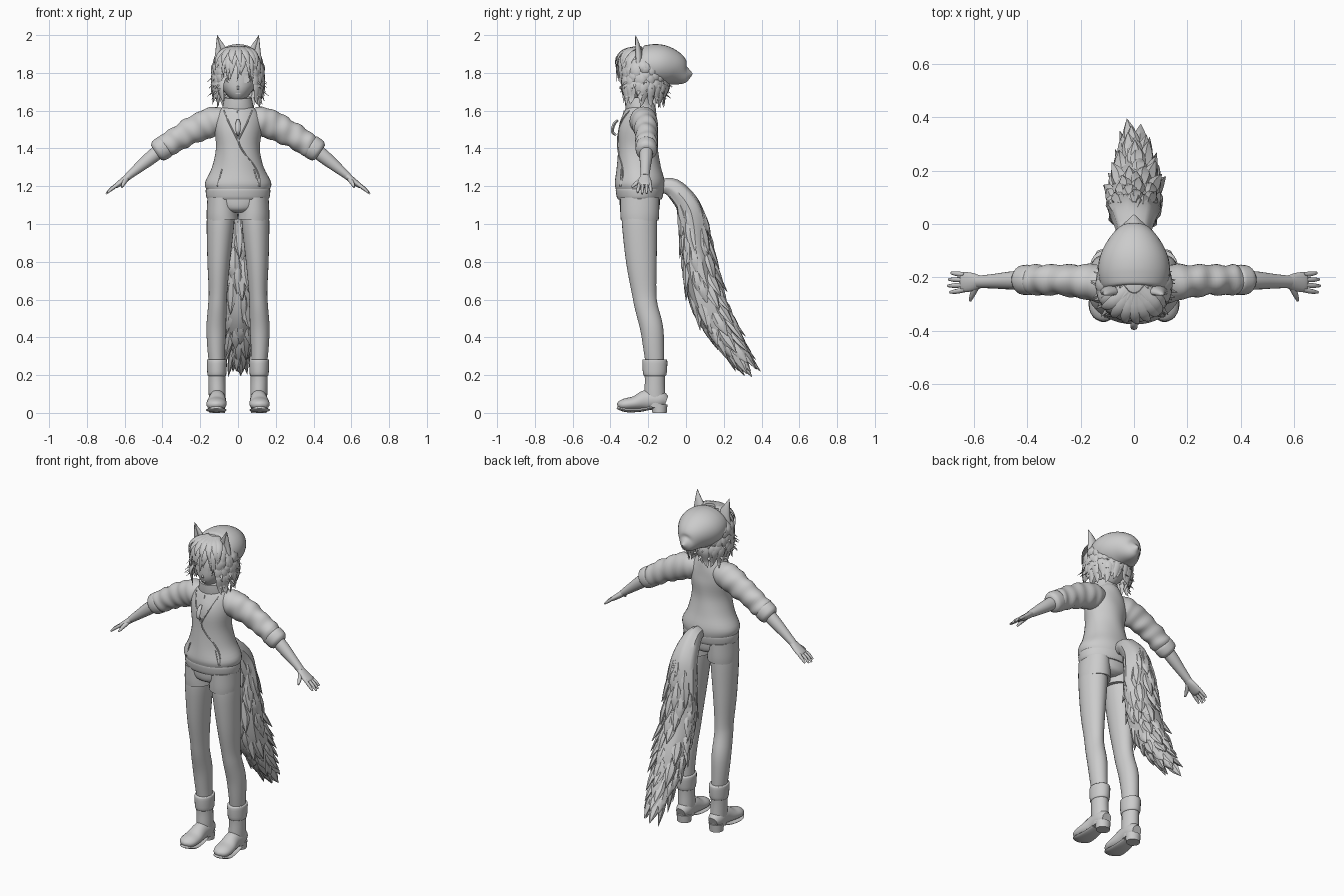
import bpy, bmesh, math, random
from mathutils import Vector, Matrix
from mathutils.bvhtree import BVHTree

random.seed(4)
default_cube = bpy.data.objects.get("Cube")
if default_cube:
    bpy.data.objects.remove(default_cube)

grey = bpy.data.materials.new("plain grey")
grey.use_nodes = True
grey.diffuse_color = (0.6, 0.6, 0.6, 1)
grey.node_tree.nodes["Principled BSDF"].inputs["Base Color"].default_value = (0.6, 0.6, 0.6, 1)

X_AXIS, Y_AXIS = Vector((1, 0, 0)), Vector((0, 1, 0))


def catmull(points, steps):
    """Resample control rings (x, y, z, width, depth) along a smooth spline."""
    points = [Vector(p) for p in points]
    result = []
    for i in range(len(points) - 1):
        a, b, c, d = (points[max(0, min(len(points) - 1, i + k))] for k in (-1, 0, 1, 2))
        for s in range(steps):
            t = s / steps
            result.append(b + (c - a) * t / 2 + (a * 2 - b * 5 + c * 4 - d) * t**2 / 2
                          + (b * 3 - a - c * 3 + d) * t**3 / 2)
    return result + [points[-1]]


def loft(bm, points, side=X_AXIS, sides=20, steps=4, ripple=None, caps=True):
    """Skin elliptical rings along a path; side is the width direction."""
    rings = []
    path = catmull(points, steps)
    centres = [Vector(p[:3]) for p in path]
    for i, p in enumerate(path):
        tangent = centres[min(i + 1, len(path) - 1)] - centres[max(i - 1, 0)]
        across = (side - tangent * side.dot(tangent) / tangent.length_squared).normalized()
        up = tangent.normalized().cross(across)
        ring = []
        for k in range(sides):
            angle = math.tau * k / sides
            grow = 1 + (ripple(i / len(path), angle) if ripple else 0)
            ring.append(bm.verts.new(centres[i] + across * max(p[3], 0.001) * grow * math.cos(angle)
                                     + up * max(p[4], 0.001) * grow * math.sin(angle)))
        rings.append(ring)
    for low, high in zip(rings, rings[1:]):
        for k in range(sides):
            n = (k + 1) % sides
            bm.faces.new((low[k], low[n], high[n], high[k]))
    if caps:
        bm.faces.new(rings[0])
        bm.faces.new(rings[-1])


def ball(bm, centre, radii):
    matrix = Matrix.Translation(centre) @ Matrix.Diagonal((*radii, 1))
    return bmesh.ops.create_uvsphere(bm, u_segments=28, v_segments=18, radius=1, matrix=matrix)["verts"]


def finish(bm, name, angle=50):
    bmesh.ops.recalc_face_normals(bm, faces=bm.faces)
    mesh = bpy.data.meshes.new(name)
    bm.to_mesh(mesh)
    bm.free()
    mesh.materials.append(grey)
    obj = bpy.data.objects.new(name, mesh)
    bpy.context.collection.objects.link(obj)
    bpy.ops.object.select_all(action='DESELECT')
    obj.select_set(True)
    bpy.context.view_layer.objects.active = obj
    bpy.ops.object.shade_smooth_by_angle(angle=math.radians(angle))
    return obj


def part(name, points, **options):
    bm = bmesh.new()
    loft(bm, points, **options)
    return finish(bm, name)


# Hooded top with a loose waist and a ribbed hem
def folds(t, a):
    return 0.012 * math.sin(a * 5 + t * 14) * math.sin(t * math.pi)


torso = part("hoodie_body", [
    (0, -.245, 1.175, .165, .125), (0, -.245, 1.22, .175, .132), (0, -.25, 1.3, .137, .117),
    (0, -.255, 1.4, .116, .105), (0, -.252, 1.5, .125, .105), (0, -.242, 1.57, .118, .09),
    (0, -.235, 1.615, .085, .075), (0, -.235, 1.64, .06, .06)], sides=40, ripple=folds)
part("hoodie_hem", [(0, -.245, 1.13, .16, .115), (0, -.245, 1.145, .168, .122),
                    (0, -.245, 1.18, .171, .127), (0, -.245, 1.195, .164, .122)], sides=40)
part("collar", [(0, -.24, 1.59, .088, .078), (0, -.25, 1.63, .08, .072), (0, -.255, 1.67, .072, .068)],
     sides=28)
part("neck", [(0, -.235, 1.58, .045, .045), (0, -.235, 1.72, .045, .045)])

# Zip, neck cord and pocket seams laid on the front of the top
skin = BVHTree.FromPolygons([v.co for v in torso.data.vertices], [p.vertices for p in torso.data.polygons])


def seam(name, points, radius=.004):
    rings = []
    for x, z in points:
        hit = skin.ray_cast(Vector((x, -1, z)), Y_AXIS)[0]
        rings.append((x, (hit.y if hit else -.3) - .002, z, radius, radius))
    part(name, rings, sides=6)


seam("zip", [(0, 1.6), (0, 1.45), (.03, 1.38), (.08, 1.32), (.11, 1.26), (.115, 1.2)])
for s, tag in ((1, "left"), (-1, "right")):
    seam(tag + "_neck_cord", [(s * .075, 1.6), (s * .05, 1.54), (s * .015, 1.47), (0, 1.44)])
    seam(tag + "_pocket_seam", [(s * .085, 1.29), (s * .11, 1.2)])
part("pendant", [(0, -.36, 1.55, .008, .006), (0, -.38, 1.53, .013, .008), (0, -.39, 1.49, .012, .008),
                 (0, -.37, 1.47, .006, .006)], sides=8)

# Pelvis of the shorts
part("shorts_seat", [(0, -.245, 1.06, .05, .07), (0, -.245, 1.08, .12, .1), (0, -.245, 1.13, .155, .108),
                     (0, -.245, 1.2, .15, .105)], sides=32)


def sleeve_folds(t, a):
    return (0.05 * math.sin(t * 42 + math.sin(a) * 1.5) + 0.03 * math.sin(a * 3 + t * 25)) * min(1, t * 2)


for s, tag in ((1, "left"), (-1, "right")):
    # Arm: bunched sleeve, rolled cuff, bare forearm
    part(tag + "_sleeve", [(s * .06, -.235, 1.555, .06, .055), (s * .12, -.225, 1.545, .072, .076),
                           (s * .2, -.215, 1.515, .063, .075), (s * .29, -.21, 1.47, .057, .066),
                           (s * .37, -.21, 1.42, .056, .062), (s * .42, -.21, 1.39, .045, .05)],
         side=Y_AXIS, sides=28, steps=8, ripple=sleeve_folds)
    part(tag + "_cuff", [(s * .375, -.21, 1.418, .045, .05), (s * .385, -.21, 1.411, .056, .062),
                         (s * .42, -.21, 1.388, .055, .06), (s * .435, -.21, 1.378, .04, .045)], side=Y_AXIS)
    part(tag + "_forearm", [(s * .4, -.21, 1.4, .036, .038), (s * .46, -.212, 1.352, .034, .036),
                            (s * .53, -.215, 1.295, .027, .027), (s * .585, -.217, 1.25, .023, .019)],
         side=Y_AXIS)

    # Hand with four fingers and a thumb
    hand = bmesh.new()
    loft(hand, [(s * .575, -.217, 1.256, .023, .019), (s * .605, -.218, 1.232, .034, .017),
                (s * .64, -.218, 1.206, .038, .014), (s * .65, -.218, 1.2, .03, .009)], side=Y_AXIS)
    for i, reach in enumerate((.85, 1, 1.05, .92)):
        y = -.19 - i * .019
        loft(hand, [(s * .635, y, 1.211, .009, .01), (s * (.635 + .035 * reach), y + .003 - i * .003, 1.187, .009, .009),
                    (s * (.635 + .06 * reach), y + .006 - i * .005, 1.21 - .048 * reach, .005, .005)],
             side=Y_AXIS, sides=10)
    loft(hand, [(s * .59, -.23, 1.24, .014, .013), (s * .605, -.262, 1.216, .011, .011),
                (s * .615, -.288, 1.195, .005, .005)], sides=10)
    finish(hand, tag + "_hand")

    # Leg with shorts cuff
    part(tag + "_shorts_leg", [(s * .082, -.245, 1.02, .083, .1), (s * .084, -.245, 1.06, .082, .103),
                               (s * .084, -.245, 1.14, .078, .104)], sides=28)
    part(tag + "_leg", [(s * .11, -.162, .22, .038, .045), (s * .115, -.17, .33, .046, .054),
                        (s * .115, -.182, .45, .052, .061), (s * .11, -.21, .56, .049, .061),
                        (s * .106, -.222, .64, .049, .065), (s * .102, -.236, .8, .06, .081),
                        (s * .093, -.246, 1, .073, .093), (s * .09, -.246, 1.08, .07, .09)], sides=28)

    # Boot: shaft, rolled top, foot, sole and heel
    boot = bmesh.new()
    loft(boot, [(s * .11, -.16, .03, .042, .052), (s * .11, -.165, .1, .045, .055), (s * .112, -.165, .18, .045, .053),
                (s * .112, -.165, .27, .048, .06)], sides=24)
    loft(boot, [(s * .112, -.165, .195, .044, .05), (s * .112, -.165, .205, .05, .062),
                (s * .112, -.165, .275, .053, .066), (s * .112, -.165, .283, .045, .055)], sides=24)
    loft(boot, [(s * .11, -.105, .06, .03, .03), (s * .11, -.14, .07, .045, .05), (s * .11, -.21, .068, .045, .053),
                (s * .113, -.27, .052, .053, .037), (s * .115, -.32, .045, .052, .032),
                (s * .115, -.35, .04, .036, .023), (s * .115, -.362, .036, .01, .01)], sides=24)
    finish(boot, tag + "_boot")
    sole = bmesh.new()
    loft(sole, [(s * .114, -.18, .028, .042, .009), (s * .114, -.24, .016, .05, .01), (s * .115, -.31, .015, .055, .012),
                (s * .115, -.35, .024, .038, .01), (s * .115, -.364, .03, .015, .008)], sides=16)
    loft(sole, [(s * .11, -.14, 0, .04, .038), (s * .11, -.14, .045, .044, .042)], steps=1)
    finish(sole, tag + "_sole_and_heel", 35)

    # Pointed ear with a hollow front
    ear = bmesh.new()
    loft(ear, [(s * .08, -.255, 1.85, .048, .026), (s * .085, -.255, 1.9, .038, .023),
               (s * .1, -.262, 1.96, .016, .013), (s * .11, -.268, 2, .001, .001)], sides=16,
         ripple=lambda t, a: -.75 * max(0, -math.sin(a)) ** 3)
    finish(ear, tag + "_ear")

# Head, narrowing to the chin
head = bmesh.new()
for v in ball(head, (0, -.228, 1.775), (.112, .115, .13)):
    drop = max(0, 1.76 - v.co.z) / .115
    v.co.x *= 1 - .38 * drop
    if v.co.y < -.228:
        v.co.y -= .035 * drop
loft(head, [(0, -.325, 1.735, .005, .006), (0, -.349, 1.722, .006, .005), (0, -.338, 1.712, .006, .003)], sides=8)
finish(head, "head")

# Eyes, brows and mouth as thin plates on the face
face = bmesh.new()
for s in (1, -1):
    for x, z, w, h, y in ((.043, 1.763, .02, .017, -.334), (.043, 1.783, .024, .004, -.332),
                          (.045, 1.803, .022, .003, -.328)):
        loft(face, [(s * x, y - .004, z, w, h), (s * x, y + .004, z, w, h)], steps=1)
loft(face, [(0, -.337, 1.69, .014, .003), (0, -.325, 1.69, .014, .003)], steps=1)
finish(face, "eyes_brows_and_mouth")

# Hair: a cap open at the face, layered side and back locks, and a messy fringe
hair = bmesh.new()
cap = ball(hair, (0, -.228, 1.795), (.13, .13, .138))
open_face = [v for v in cap if v.co.z < 1.69 or (v.co.y < -.27 and v.co.z < 1.85)]
bmesh.ops.delete(hair, geom=open_face, context='VERTS')


def lock(angle, rows, width):
    """One tapered lock; rows are (radius, height), angle zero faces front."""
    out = Vector((math.sin(angle), -math.cos(angle), 0))
    across = Vector((out.y, -out.x, 0))
    sway = random.uniform(-.025, .025)
    points = []
    for i, (radius, z) in enumerate(rows):
        t = i / (len(rows) - 1)
        c = out * radius + across * sway * t * t
        points.append((c.x, c.y - .228, z, width * (1 - t ** 2), width * .35 * (1 - t ** 2)))
    loft(hair, points, side=across, sides=6, steps=3)


for layer, (top, tip, flare) in enumerate(((1.87, 1.735, .162), (1.83, 1.685, .155), (1.79, 1.635, .135))):
    for k in range(26):
        angle = math.radians(46 + 268 * k / 25) + random.uniform(-.06, .06)
        end = tip + random.uniform(-.025, .02)
        back = -.012 if math.cos(angle) < 0 else 0
        lock(angle, [(.108, top), (.137, (top + end) / 2 + .02), (.13 + back, end + .035),
                     (flare + back + random.uniform(-.015, .01), end)], .026)
for k in range(17):
    angle = math.radians(-60 + 120 * k / 16)
    end = 1.785 + random.uniform(-.03, .02) - .035 * abs(math.sin(angle))
    lock(angle, [(.05, 1.925), (.105, 1.895), (.136, 1.845), (.136, end)], .026)
for k in range(7):
    angle = math.radians(-50 + 100 * k / 6)
    lock(angle, [(.03, 1.935), (.1, 1.92), (.14, 1.88), (.146, 1.83 + random.uniform(-.02, .02))], .024)
finish(hair, "hair", 40)

# Soft cap drooping to a point behind
part("pointed_cap", [(0, -.258, 1.855, .085, .075), (0, -.24, 1.85, .118, .096), (0, -.19, 1.842, .134, .11),
                     (0, -.13, 1.838, .13, .11), (0, -.07, 1.822, .102, .094), (0, -.015, 1.797, .055, .06),
                     (0, .015, 1.795, .024, .028), (0, .035, 1.797, .002, .002)], sides=32, steps=5)

# Bushy tail: core plus overlapping pointed tufts
core = [(0, -.15, 1.2, .03, .03), (0, -.07, 1.19, .05, .05), (0, .01, 1.1, .075, .062),
        (0, .04, 1, .09, .066), (0, .055, .85, .1, .07), (0, .08, .7, .1, .08), (.005, .13, .55, .088, .09),
        (.005, .19, .43, .065, .07), (.005, .27, .32, .035, .04), (0, .34, .22, .004, .004)]
tail = bmesh.new()
loft(tail, core, sides=20, steps=5, ripple=lambda t, a: .05 * math.sin(a * 7 + t * 6))
path = catmull(core, 6)
for i in range(10, len(path) - 8, 2):
    for k in range(5):
        angle = math.tau * (k + random.random() * .7) / 5 + i
        out = Vector((math.cos(angle), math.sin(angle) * .85, math.sin(angle) * .4))
        here, along = path[i], path[min(i + 9, len(path) - 1)]
        start, end = Vector(here[:3]), Vector(along[:3])
        flow = (end - start).normalized() * random.uniform(.15, .2)
        r = here[3]
        a, b = start + out * r * .72, start + flow * .5 + out * r * .93
        c = start + flow + out * r * random.uniform(.85, 1.25)
        c.z = max(c.z, .18)
        loft(tail, [(*a, .012, .012), (*b, .03, .015), (*c, .001, .001)],
             side=Vector((-out.y, out.x, .01)), sides=6, steps=3)
finish(tail, "tail", 40)
